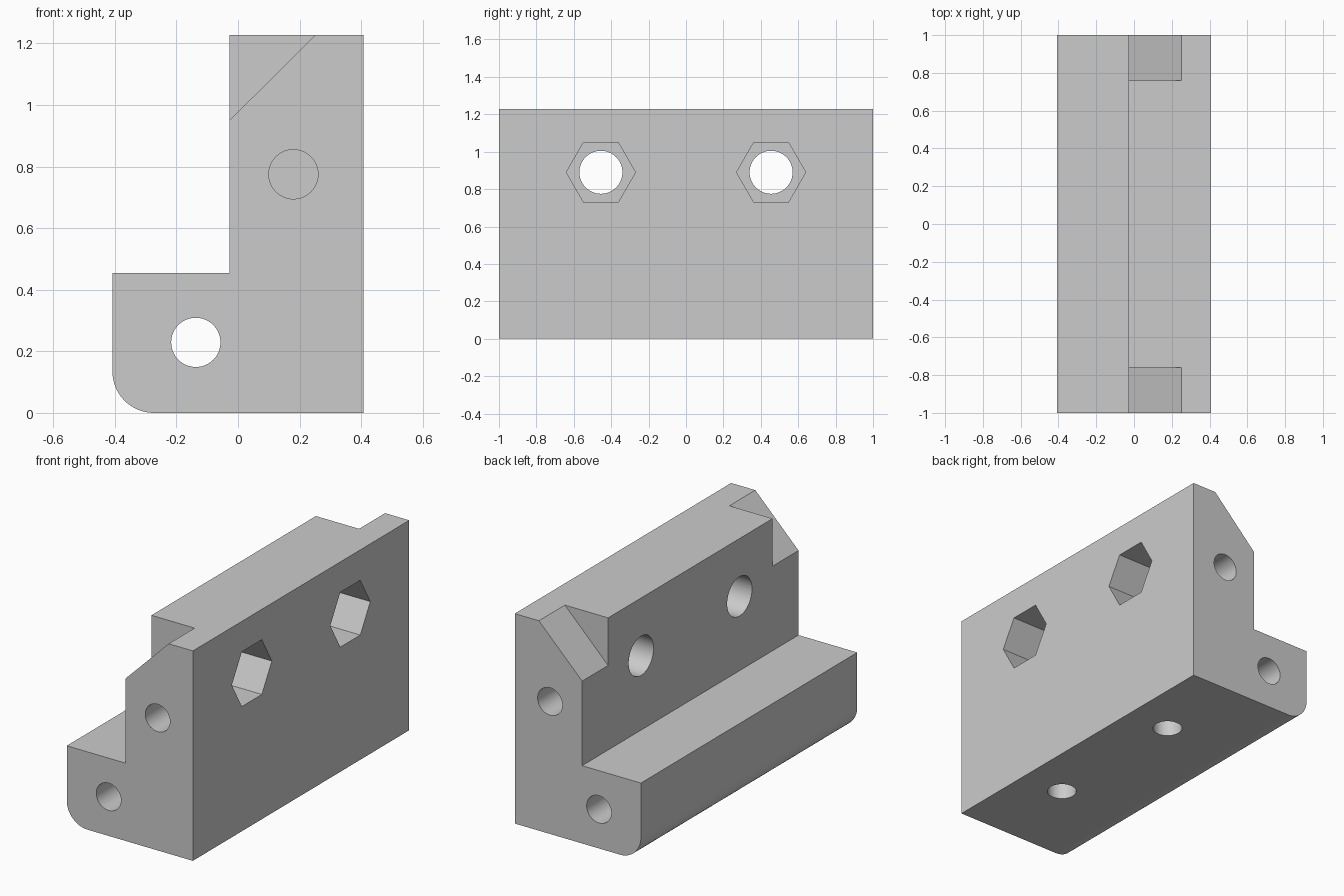
import bpy, bmesh, math
from mathutils import Matrix, Vector

cube = bpy.data.objects.get("Cube")
if cube:
    bpy.data.objects.remove(cube, do_unlink=True)

grey = bpy.data.materials.new("plain grey")
grey.use_nodes = True
grey.diffuse_color = (0.6, 0.6, 0.6, 1)
grey.node_tree.nodes["Principled BSDF"].inputs["Base Color"].default_value = (0.6, 0.6, 0.6, 1)


def add_object(name, bm):
    bmesh.ops.recalc_face_normals(bm, faces=bm.faces)
    mesh = bpy.data.meshes.new(name)
    bm.to_mesh(mesh)
    bm.free()
    mesh.materials.append(grey)
    obj = bpy.data.objects.new(name, mesh)
    bpy.context.collection.objects.link(obj)
    return obj


def extrude_profile(name, points, y0, y1):
    """Solid from an (x, z) outline, drawn out along y."""
    bm = bmesh.new()
    face = bm.faces.new([bm.verts.new((x, y0, z)) for x, z in points])
    out = bmesh.ops.extrude_face_region(bm, geom=[face])["geom"]
    verts = [v for v in out if isinstance(v, bmesh.types.BMVert)]
    bmesh.ops.translate(bm, verts=verts, vec=(0, y1 - y0, 0))
    return add_object(name, bm)


def drill(name, start, end, radius, sides=64):
    """Prism between two points, used as a drill."""
    start, end = Vector(start), Vector(end)
    axis = end - start
    turn = axis.to_track_quat('Z', 'Y').to_matrix().to_4x4()
    bm = bmesh.new()
    bmesh.ops.create_cone(bm, cap_ends=True, segments=sides, radius1=radius, radius2=radius,
                          depth=axis.length, matrix=Matrix.Translation((start + end) / 2) @ turn)
    return add_object(name, bm)


# L-shaped body with a rounded lower edge
LEFT, RIGHT, STEP = -0.408, 0.408, -0.028
TOP, LEDGE, ROUND = 1.228, 0.455, 0.135
outline = [(RIGHT, 0), (RIGHT, TOP), (STEP, TOP), (STEP, LEDGE), (LEFT, LEDGE)]
for i in range(17):
    a = math.pi + i / 16 * math.pi / 2
    outline.append((LEFT + ROUND + ROUND * math.cos(a), ROUND + ROUND * math.sin(a)))
body = extrude_profile("bracket_body", outline, -1, 1)

# Long through hole in the foot
cutters = [drill("foot_hole", (-0.137, -1.1, 0.229), (-0.137, 1.1, 0.229), 0.08)]

for side in (-1, 1):
    # Sloped notch in the upper corner
    wedge = [(STEP - 0.1, 0.85), (STEP + 0.38, TOP + 0.1), (STEP - 0.1, TOP + 0.1)]
    cutters.append(extrude_profile("corner_notch", wedge, side * 0.76, side * 1.1))
    # Blind hole in the end face
    cutters.append(drill("end_hole", (0.18, side * 1.1, 0.775), (0.18, side * 0.74, 0.775), 0.08))
    # Blind hole in the underside
    y = side * 0.455
    cutters.append(drill("base_hole", (0.14, y, -0.1), (0.14, y, 0.3), 0.08))
    # Bolt hole with a hexagonal nut pocket
    cutters.append(drill("bolt_hole", (-0.2, y, 0.89), (0.5, y, 0.89), 0.115))
    pocket = drill("nut_pocket", (0.16, 0, 0), (0.5, 0, 0), 0.185, 6)
    # Point the hexagon corners along y
    corner = max(pocket.data.vertices, key=lambda v: v.co.y).co
    spin = Matrix.Rotation(-math.atan2(corner.z, corner.y), 4, 'X')
    pocket.data.transform(Matrix.Translation((0, y, 0.89)) @ spin)
    cutters.append(pocket)

for cutter in cutters:
    cutter.hide_render = True
    mod = body.modifiers.new(cutter.name, 'BOOLEAN')
    mod.operation = 'DIFFERENCE'
    mod.solver = 'EXACT'
    mod.object = cutter

# Bake the cuts and drop the cutters
bpy.context.view_layer.update()
graph = bpy.context.evaluated_depsgraph_get()
cut_mesh = bpy.data.meshes.new_from_object(body.evaluated_get(graph))
body.modifiers.clear()
body.data = cut_mesh
cut_mesh.name = "bracket_body"
cut_mesh.materials.clear()
cut_mesh.materials.append(grey)
for poly in cut_mesh.polygons:
    poly.material_index = 0
for cutter in cutters:
    bpy.data.objects.remove(cutter, do_unlink=True)

bpy.ops.object.select_all(action='DESELECT')
body.select_set(True)
bpy.context.view_layer.objects.active = body
bpy.ops.object.shade_smooth_by_angle(angle=math.radians(25))
